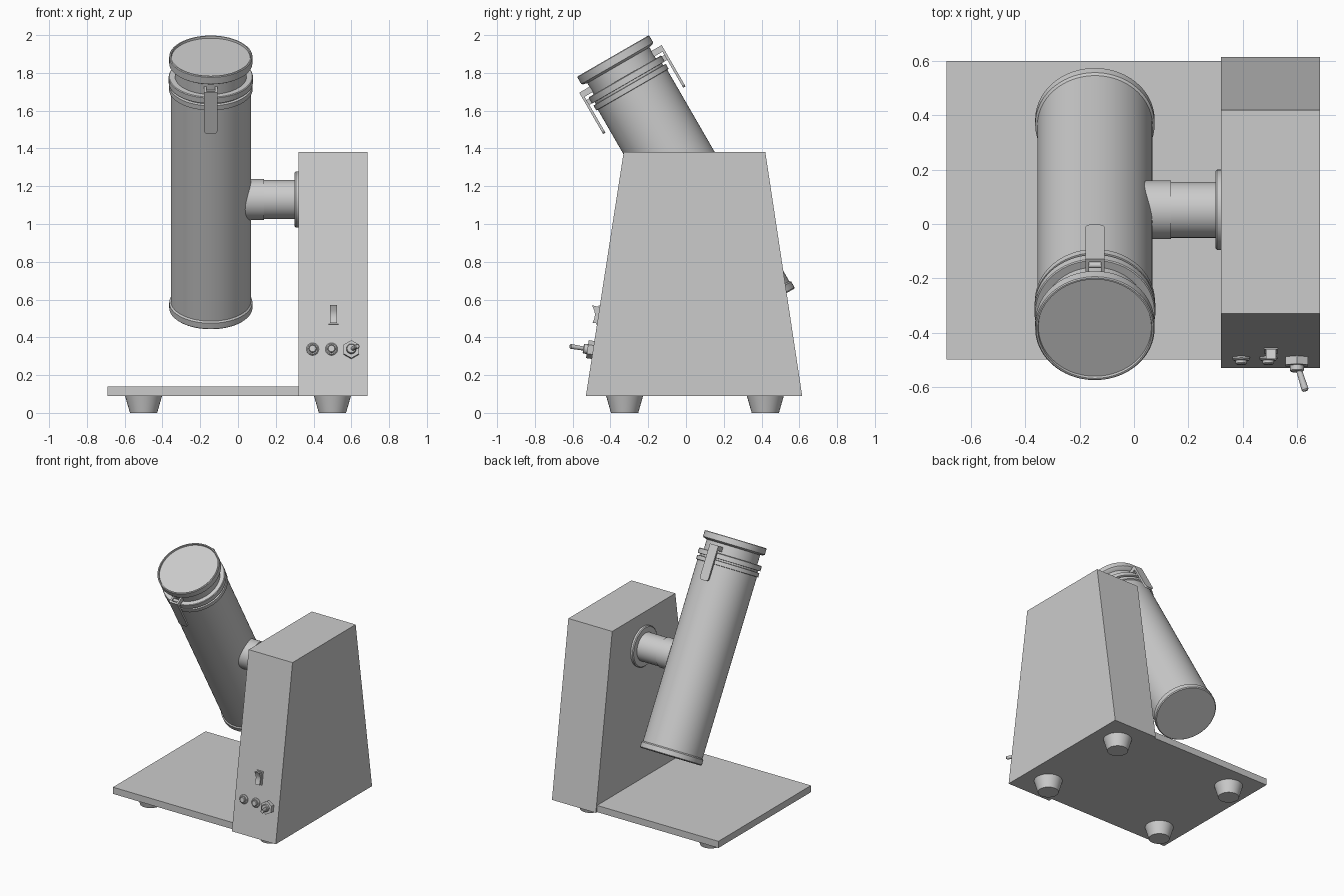
import bpy, bmesh, math
from mathutils import Matrix, Vector

if "Cube" in bpy.data.objects:
    bpy.data.objects.remove(bpy.data.objects["Cube"])

T, R = Matrix.Translation, Matrix.Rotation
rad = math.radians
# local (x, y, z) -> world (y, z, x): side profiles extruded along x
SIDE = Matrix(((0, 0, 1, 0), (1, 0, 0, 0), (0, 1, 0, 0), (0, 0, 0, 1)))


def finish(name, bm, matrix):
    bmesh.ops.transform(bm, matrix=matrix, verts=bm.verts)
    bmesh.ops.recalc_face_normals(bm, faces=bm.faces)
    me = bpy.data.meshes.new(name)
    bm.to_mesh(me)
    bm.free()
    me.shade_smooth()
    me.set_sharp_from_angle(angle=rad(32))
    ob = bpy.data.objects.new(name, me)
    bpy.context.collection.objects.link(ob)
    return ob


def lathe(name, profile, matrix, segs=64):
    """Turn an (r, z) profile around local z and close both ends."""
    bm = bmesh.new()
    rings = []
    for r, z in profile:
        rings.append([bm.verts.new((r * math.cos(2 * math.pi * i / segs),
                                    r * math.sin(2 * math.pi * i / segs), z))
                      for i in range(segs)])
    for a, b in zip(rings, rings[1:]):
        for i in range(segs):
            j = (i + 1) % segs
            bm.faces.new((a[i], a[j], b[j], b[i]))
    bm.faces.new(rings[0][::-1])
    bm.faces.new(rings[-1])
    return finish(name, bm, matrix)


def prism(name, pts, z0, z1, matrix):
    """Extrude an outline in local xy from z0 to z1."""
    bm = bmesh.new()
    f = bm.faces.new([bm.verts.new((x, y, z0)) for x, y in pts])
    new = bmesh.ops.extrude_face_region(bm, geom=[f])["geom"]
    bmesh.ops.translate(bm, vec=(0, 0, z1 - z0),
                        verts=[v for v in new if isinstance(v, bmesh.types.BMVert)])
    return finish(name, bm, matrix)


def rect(x0, x1, y0, y1):
    return [(x0, y0), (x1, y0), (x1, y1), (x0, y1)]


# base plate and tapered motor housing
prism("base_plate", rect(-0.69, 0.32, -0.50, 0.60), 0.09, 0.14, Matrix())
prism("housing", [(-0.53, 0.09), (0.615, 0.09), (0.42, 1.38), (-0.33, 1.38)],
      0.32, 0.685, SIDE)

# feet
for x in (-0.5, 0.5):
    for y in (-0.325, 0.42):
        lathe("foot", [(0.072, 0), (0.098, 0.09)], T((x, y, 0)), 32)

# horizontal arm between housing and drum
arm = T((0, 0.052, 1.13)) @ R(rad(90), 4, 'Y')
lathe("arm_sleeve", [(0.108, 0), (0.108, 0.137)], arm)
lathe("arm_shaft", [(0.103, 0.13), (0.103, 0.305)], arm)
lathe("arm_flange", [(0.142, 0.30), (0.148, 0.306), (0.148, 0.32)], arm)

# tilted drum, local z along its axis
drum = T((-0.144, 0.387, 0.55)) @ R(rad(30), 4, 'X')
lathe("drum_body", [(0.214, 0), (0.220, 0.006), (0.220, 0.04), (0.212, 0.048),
                    (0.212, 1.34), (0.221, 1.342), (0.221, 1.37), (0.206, 1.372),
                    (0.206, 1.384), (0.223, 1.385), (0.223, 1.418), (0.219, 1.422),
                    (0.19, 1.422)], drum, 96)
lathe("lid", [(0.19, 1.41), (0.19, 1.490), (0.212, 1.496), (0.220, 1.502),
              (0.220, 1.543), (0.216, 1.547), (0.210, 1.547), (0.208, 1.535)], drum, 96)

# spring clips on opposite sides of the lid
w = 0.035
strap = [(w, 1.468), (-w, 1.468)] + [
    (sx * (w - 0.02) + 0.02 * math.cos(a), 1.235 + 0.02 * math.sin(a))
    for sx, start in ((-1, 180), (1, 270))
    for a in [rad(start + 15 * k) for k in range(7)]]
for side, turn in (("front", 0), ("back", 180)):
    frame = drum @ R(rad(turn), 4, 'Z') @ R(rad(90), 4, 'X')
    prism(side + "_clip_strap", strap, 0.238, 0.252, frame)
    for s in (-1, 1):
        x0, x1 = sorted((s * 0.022, s * w))
        prism(side + "_clip_hook", rect(x0, x1, 1.435, 1.468), 0.18, 0.24, frame)
    lathe(side + "_clip_pin", [(0.011, -w), (0.011, w)],
          frame @ T((0, 1.45, 0.215)) @ R(rad(90), 4, 'Y'), 16)
    prism(side + "_clip_mount", rect(-0.022, 0.022, 1.385, 1.415), 0.20, 0.24, frame)


def panel(x, z):
    """Frame on the sloping front panel, local z pointing outwards."""
    slope = 0.2 / 1.29
    return T((x, -0.53 + slope * (z - 0.09), z)) @ R(math.atan2(1, slope), 4, 'X')


# rocker switch
rock = panel(0.505, 0.518)
prism("rocker_bezel", rect(-0.026, 0.026, -0.05, 0.05), -0.01, 0.006, rock)
prism("rocker_switch", [(-0.042, 0), (-0.046, 0.024), (-0.02, 0.019), (0, 0.018),
                        (0.02, 0.025), (0.046, 0.042), (0.042, 0)],
      -0.019, 0.019, rock @ SIDE)

# push buttons
for x in (0.395, 0.495):
    lathe("button_ring", [(0.033, -0.01), (0.033, 0.006), (0.027, 0.012)],
          panel(x, 0.337), 24)
    lathe("push_button", [(0.021, 0), (0.021, 0.022), (0.017, 0.026)],
          panel(x, 0.337), 24)

# toggle switch
tog = panel(0.60, 0.333)
lathe("toggle_nut", [(0.048, -0.01), (0.048, 0.03)], tog @ R(rad(30), 4, 'Z'), 6)
lathe("toggle_bushing", [(0.026, 0.02), (0.026, 0.048), (0.022, 0.052)], tog, 24)
a, b = Vector((0.602, -0.52, 0.337)), Vector((0.632, -0.615, 0.353))
d = b - a
lathe("toggle_lever", [(0.010, 0), (0.013, d.length - 0.006), (0.009, d.length)],
      T(a) @ d.to_track_quat('Z', 'Y').to_matrix().to_4x4(), 20)
